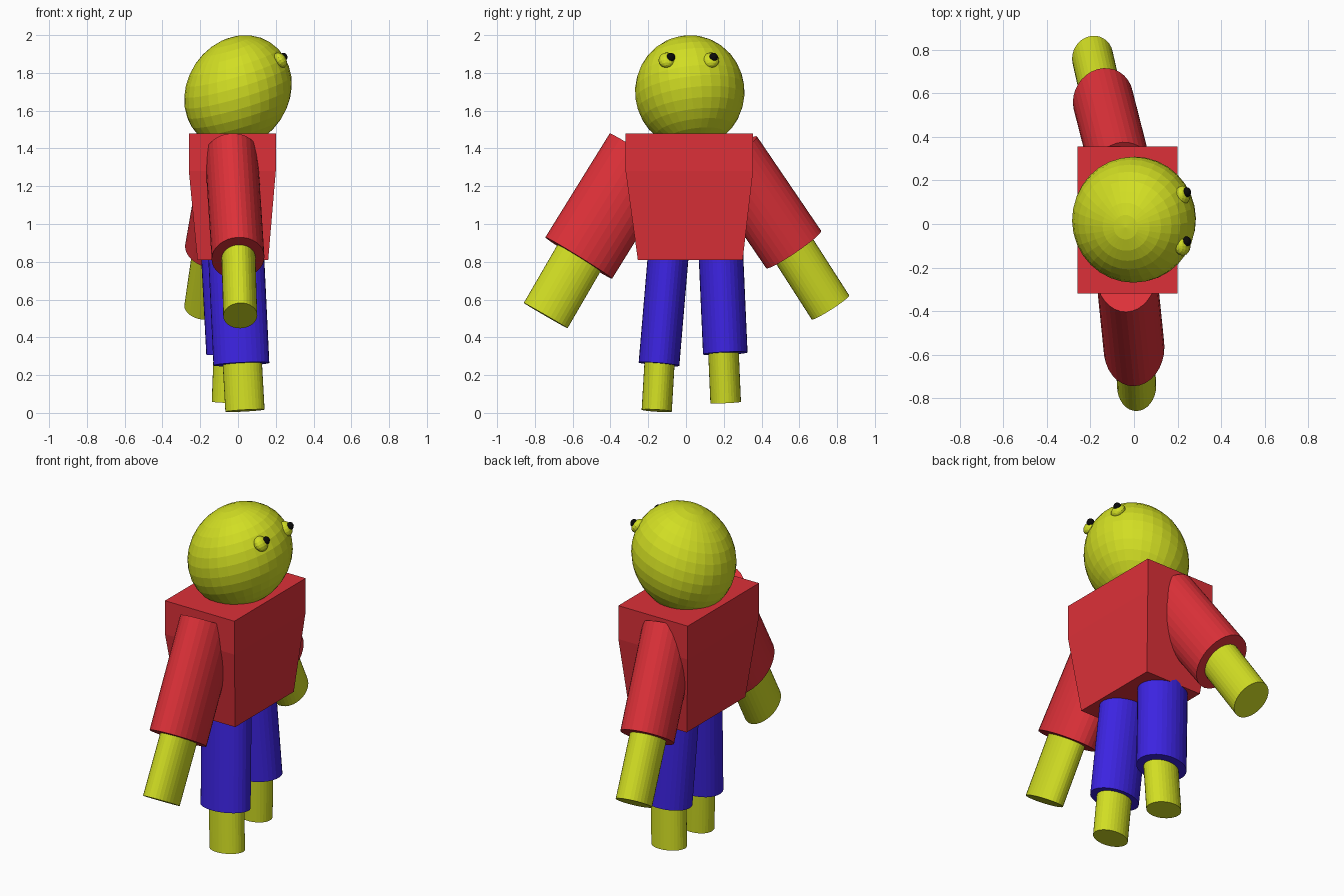
import bpy, bmesh, math
from mathutils import Vector, Matrix

cube = bpy.data.objects.get("Cube")
if cube:
    bpy.data.objects.remove(cube, do_unlink=True)


def material(name, rgb):
    m = bpy.data.materials.new(name)
    m.use_nodes = True
    m.diffuse_color = (*rgb, 1)
    m.node_tree.nodes["Principled BSDF"].inputs["Base Color"].default_value = (*rgb, 1)
    return m


YELLOW = material("yellow_skin", (0.64, 0.73, 0.017))
RED = material("red_shirt", (0.72, 0.03, 0.04))
BLUE = material("blue_trousers", (0.045, 0.017, 0.75))
BLACK = material("black_pupil", (0.003, 0.003, 0.003))


def finish(name, bm, mat):
    bmesh.ops.recalc_face_normals(bm, faces=bm.faces)
    mesh = bpy.data.meshes.new(name)
    bm.to_mesh(mesh)
    bm.free()
    mesh.materials.append(mat)
    obj = bpy.data.objects.new(name, mesh)
    bpy.context.collection.objects.link(obj)
    return obj


def limb(name, start, end, rx, ry, mat):
    """Oval cylinder between two points; rx is the radius across x."""
    start, end = Vector(start), Vector(end)
    d = (end - start).normalized()
    u = (Vector((1, 0, 0)) - d * d.x).normalized()
    v = d.cross(u)
    frame = Matrix((u * rx, v * ry, end - start)).transposed().to_4x4()
    bm = bmesh.new()
    bmesh.ops.create_cone(bm, cap_ends=True, segments=32, radius1=1, radius2=1, depth=1,
                          matrix=Matrix.Translation((start + end) / 2) @ frame)
    finish(name, bm, mat)


def ball(name, centre, matrix, mat, segments=32):
    bm = bmesh.new()
    bmesh.ops.create_uvsphere(bm, u_segments=segments, v_segments=segments // 2, radius=1,
                              matrix=Matrix.Translation(centre) @ matrix)
    finish(name, bm, mat)


# Torso: straight at the chest, tapering to the waist
bm = bmesh.new()
rings = []
for z, x0, x1, y0, y1 in ((0.81, -0.215, 0.16, -0.255, 0.30),
                          (1.28, -0.26, 0.20, -0.32, 0.355),
                          (1.48, -0.26, 0.20, -0.32, 0.355)):
    rings.append([bm.verts.new((x, y, z)) for x, y in ((x0, y0), (x1, y0), (x1, y1), (x0, y1))])
for low, high in zip(rings, rings[1:]):
    for i in range(4):
        j = (i + 1) % 4
        bm.faces.new((low[i], low[j], high[j], high[i]))
bm.faces.new(rings[0])
bm.faces.new(rings[-1])
finish("torso", bm, RED)

# Head: egg stretched along a slanted axis
slant = Matrix.Rotation(math.radians(-55), 4, 'Y')
stretch = slant @ Matrix.Diagonal((0.313, 0.29, 0.27, 1)) @ slant.inverted()
tilt = Matrix.Rotation(math.radians(-12), 4, 'Y') @ Matrix.Rotation(math.radians(7), 4, 'X')
ball("head", (0, 0.02, 1.70), stretch @ tilt, YELLOW)

# Eyes with pupils
lean = Matrix.Rotation(math.radians(-35), 4, 'Y')
for side, y, pupil_y in (("front", -0.102, -0.08), ("back", 0.132, 0.146)):
    ball(side + "_eye", (0.223, y, 1.867), lean @ Matrix.Diagonal((0.032, 0.044, 0.044, 1)), YELLOW, 16)
    ball(side + "_pupil", (0.242, pupil_y, 1.883), Matrix.Diagonal((0.02, 0.023, 0.023, 1)), BLACK, 16)

# Arms: sleeve and hand
limb("front_sleeve", (-0.035, -0.227, 1.37), (0, -0.568, 0.82), 0.14, 0.208, RED)
limb("front_hand", (0, -0.52, 0.90), (0.012, -0.743, 0.515), 0.09, 0.134, YELLOW)
limb("back_sleeve", (-0.055, 0.23, 1.365), (-0.142, 0.57, 0.865), 0.14, 0.176, RED)
limb("back_hand", (-0.135, 0.52, 0.94), (-0.19, 0.765, 0.558), 0.095, 0.118, YELLOW)

# Legs: trouser and foot
limb("front_trouser", (-0.012, -0.09, 0.88), (0.018, -0.143, 0.258), 0.148, 0.108, BLUE)
limb("front_foot", (0.018, -0.135, 0.35), (0.037, -0.155, 0.012), 0.104, 0.08, YELLOW)
limb("back_trouser", (-0.05, 0.183, 0.88), (-0.02, 0.208, 0.315), 0.148, 0.118, BLUE)
limb("back_foot", (-0.022, 0.195, 0.40), (-0.035, 0.21, 0.055), 0.104, 0.081, YELLOW)
